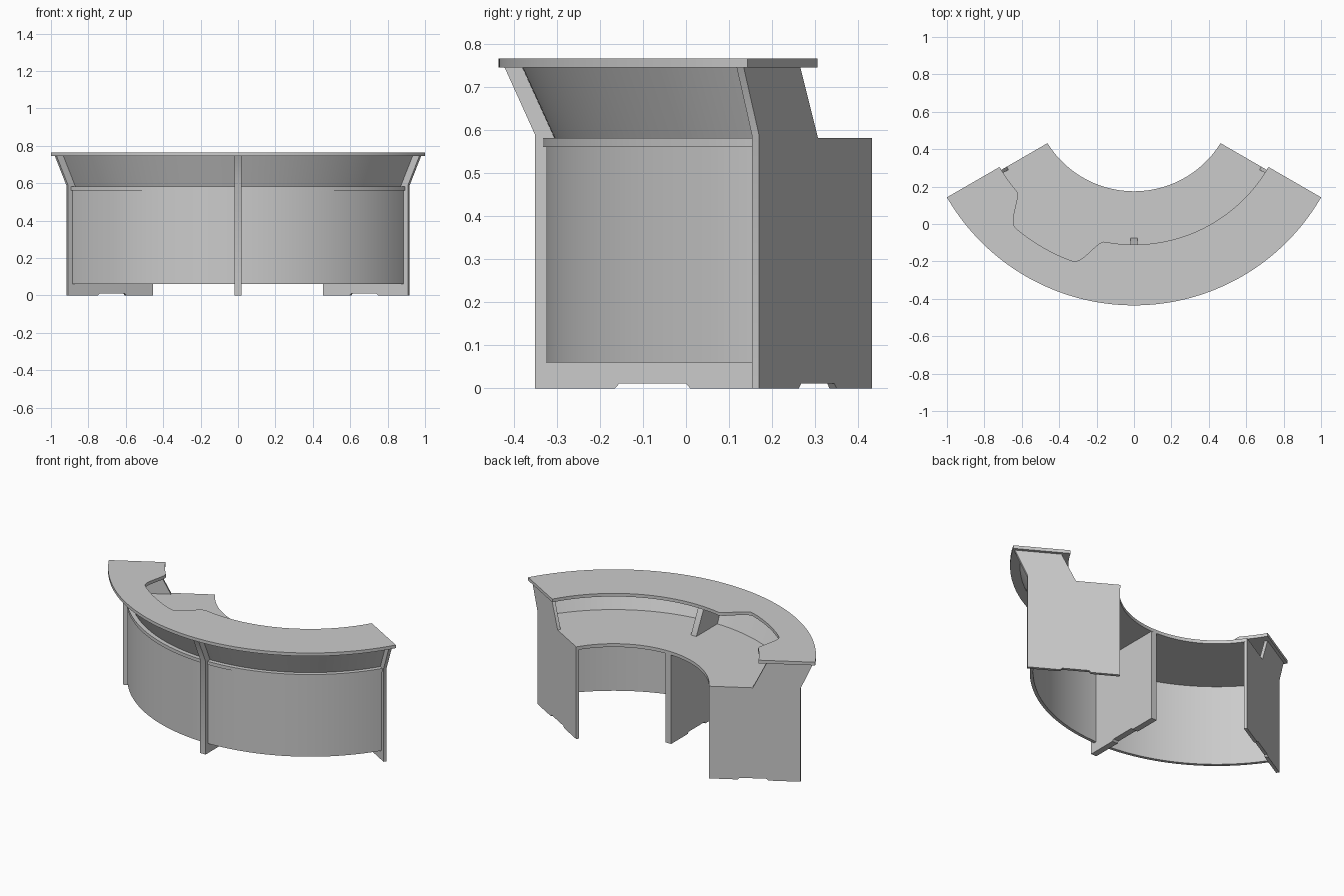
import bpy, bmesh, math

cube = bpy.data.objects.get("Cube")
if cube:
    bpy.data.objects.remove(cube, do_unlink=True)

CENTRE_Y = 0.72             # centre of the curved plan
HALF = math.radians(60)     # each half of the desk spans this angle
INSET = 0.018               # end panels sit inside the top's end
THICK = 0.019               # board thickness
STEPS = 48

grey = bpy.data.materials.new("light_grey")
grey.use_nodes = True
grey.diffuse_color = (0.6, 0.6, 0.6, 1)
grey.node_tree.nodes["Principled BSDF"].inputs["Base Color"].default_value = (0.6, 0.6, 0.6, 1)


def finish(name, bm):
    bmesh.ops.recalc_face_normals(bm, faces=bm.faces)
    mesh = bpy.data.meshes.new(name)
    bm.to_mesh(mesh)
    bm.free()
    mesh.materials.append(grey)
    obj = bpy.data.objects.new(name, mesh)
    bpy.context.collection.objects.link(obj)
    bpy.ops.object.select_all(action="DESELECT")
    obj.select_set(True)
    bpy.context.view_layer.objects.active = obj
    bpy.ops.object.shade_smooth_by_angle(angle=math.radians(30))
    return obj


def sweep(name, side, section, inset):
    """Sweep a (radius, z) section over one half; section depends on the angle."""
    bm = bmesh.new()
    rings = []
    for i in range(STEPS + 1):
        t = i / STEPS
        ring = []
        for r, z in section(t * HALF):
            a = t * (HALF - math.asin(inset / r))
            ring.append(bm.verts.new((side * r * math.sin(a), CENTRE_Y - r * math.cos(a), z)))
        rings.append(ring)
    n = len(rings[0])
    for a, b in zip(rings, rings[1:]):
        for j in range(n):
            k = (j + 1) % n
            bm.faces.new((a[j], a[k], b[k], b[j]))
    bm.faces.new(rings[0])
    bm.faces.new(rings[-1])
    return finish(name, bm)


def panel(name, angle, low, high):
    """Upright board on a radial line, between two sideways offsets."""
    profile = [(0.545, 0), (0.71, 0), (0.72, 0.011), (0.875, 0.011), (0.885, 0),
               (1.07, 0), (1.07, 0.588), (1.141, 0.745), (0.878, 0.745),
               (0.788, 0.565), (0.788, 0.56), (0.545, 0.56)]
    bm = bmesh.new()
    sides = []
    for off in (low, high):
        sides.append([bm.verts.new((r * math.sin(angle) + off * math.cos(angle),
                                    CENTRE_Y - r * math.cos(angle) + off * math.sin(angle), z))
                      for r, z in profile])
    a, b = sides
    bm.faces.new(a)
    bm.faces.new(b)
    for j in range(len(a)):
        k = (j + 1) % len(a)
        bm.faces.new((a[j], a[k], b[k], b[j]))
    return finish(name, bm)


def smooth(t):
    t = min(max(t, 0), 1)
    return t * t * (3 - 2 * t)


def box(r0, r1, z0, z1):
    return [(r0, z0), (r1, z0), (r1, z1), (r0, z1)]


def plain_top(a):
    return box(0.83, 1.155, 0.745, 0.765)


def notched_top(a):
    # Recess in the inner edge, symmetric about the middle of the half
    away = abs(math.degrees(a) - 30)
    return box(0.83 + 0.145 * smooth((19 - away) / 8.5), 1.155, 0.745, 0.765)


def worktop(a):
    return box(0.545, 1.052, 0.56, 0.581)


def skin(a):
    return box(1.045 - THICK, 1.045, 0.06, 0.56)


def fascia(a):
    return [(1.005, 0.58), (1.025, 0.58), (1.1, 0.745), (1.08, 0.745)]


# Curved boards for both halves
for label, side in (("left", 1), ("right", -1)):
    sweep(label + "_counter_top", side, plain_top if side > 0 else notched_top, 0)
    sweep(label + "_worktop", side, worktop, INSET)
    sweep(label + "_front_skin", side, skin, INSET + THICK / 2)
    sweep(label + "_sloped_fascia", side, fascia, INSET + THICK / 2)

# Upright panels
panel("left_end_panel", HALF, -INSET - THICK, -INSET)
panel("right_end_panel", -HALF, INSET, INSET + THICK)
panel("centre_panel", 0, -THICK, THICK)
